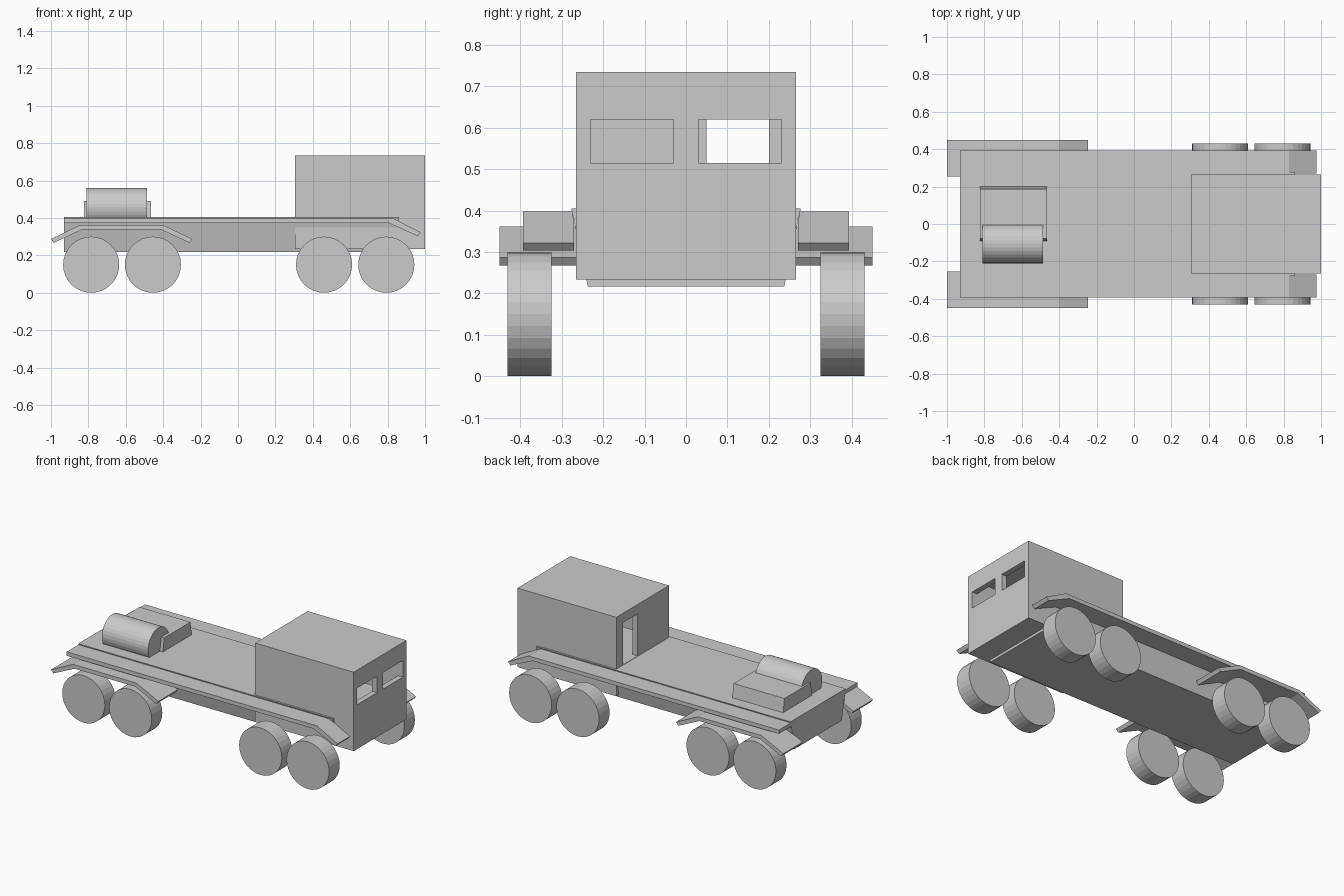
import bpy, bmesh
from math import radians

if "Cube" in bpy.data.objects:
    bpy.data.objects.remove(bpy.data.objects["Cube"])


def prism(name, pts, axis, lo, hi):
    """Extrude a closed 2D profile: axis 'y' takes (x, z) points, axis 'x' takes (y, z)."""
    bm = bmesh.new()
    place = (lambda a, b: (a, lo, b)) if axis == 'y' else (lambda a, b: (lo, a, b))
    face = bm.faces.new([bm.verts.new(place(a, b)) for a, b in pts])
    new = bmesh.ops.extrude_face_region(bm, geom=[face])['geom']
    step = (0, hi - lo, 0) if axis == 'y' else (hi - lo, 0, 0)
    bmesh.ops.translate(bm, vec=step, verts=[g for g in new if isinstance(g, bmesh.types.BMVert)])
    bmesh.ops.recalc_face_normals(bm, faces=bm.faces)
    mesh = bpy.data.meshes.new(name)
    bm.to_mesh(mesh)
    bm.free()
    obj = bpy.data.objects.new(name, mesh)
    bpy.context.collection.objects.link(obj)
    return obj


def box(name, x, y, z):
    return prism(name, [(x[0], z[0]), (x[1], z[0]), (x[1], z[1]), (x[0], z[1])], 'y', *y)


def cylinder(name, radius, depth, loc, rot, sides):
    bpy.ops.mesh.primitive_cylinder_add(vertices=sides, radius=radius, depth=depth,
                                        location=loc, rotation=rot)
    bpy.context.object.name = name
    return bpy.context.object


def cut(target, cutter):
    mod = target.modifiers.new(cutter.name, 'BOOLEAN')
    mod.operation = 'DIFFERENCE'
    mod.solver = 'EXACT'
    mod.object = cutter
    cutter.hide_render = True
    cutter.hide_viewport = True
    cutter.display_type = 'WIRE'


# Hull with outward-leaning sides
prism('hull', [(-0.237, 0.217), (0.237, 0.217), (0.277, 0.405), (-0.277, 0.405)], 'x', -0.93, 0.86)

# Hollow cab with two front windows and a rear doorway
cab = box('cab', (0.305, 1.0), (-0.265, 0.265), (0.233, 0.735))
cut(cab, box('cab_interior_cutter', (0.34, 0.965), (-0.23, 0.23), (0.268, 0.70)))
for name, y in (('right', (-0.23, -0.03)), ('left', (0.03, 0.23))):
    cut(cab, box(name + '_window_cutter', (0.95, 1.05), y, (0.515, 0.62)))
cut(cab, box('door_cutter', (0.25, 0.36), (0.05, 0.20), (0.407, 0.675)))

# Side decks with a drooping front end, and bent rear mudguards
deck = [(-0.93, 0.373), (0.805, 0.373), (0.96, 0.303), (0.977, 0.322), (0.83, 0.398), (-0.93, 0.398)]
guard = [(-1.0, 0.287), (-0.985, 0.267), (-0.835, 0.337), (-0.41, 0.337),
         (-0.26, 0.267), (-0.245, 0.287), (-0.40, 0.362), (-0.845, 0.362)]
for side, s in (('right', -1), ('left', 1)):
    prism(side + '_side_deck', deck, 'y', s * 0.27, s * 0.394)
    prism(side + '_rear_mudguard', guard, 'y', s * 0.255, s * 0.45)

    # Four wheels per side
    for i, x in enumerate((-0.785, -0.455, 0.46, 0.793)):
        cylinder(f'{side}_wheel_{i + 1}', 0.15, 0.106, (x, s * 0.378, 0.15), (radians(90), 0, 0), 32)

# Drum and tapered base block on the rear deck
cylinder('drum', 0.105, 0.325, (-0.648, -0.105, 0.455), (0, radians(90), 0), 32)
prism('drum_base', [(-0.092, 0.40), (0.2, 0.40), (0.186, 0.49), (-0.078, 0.49)], 'x', -0.823, -0.465)
